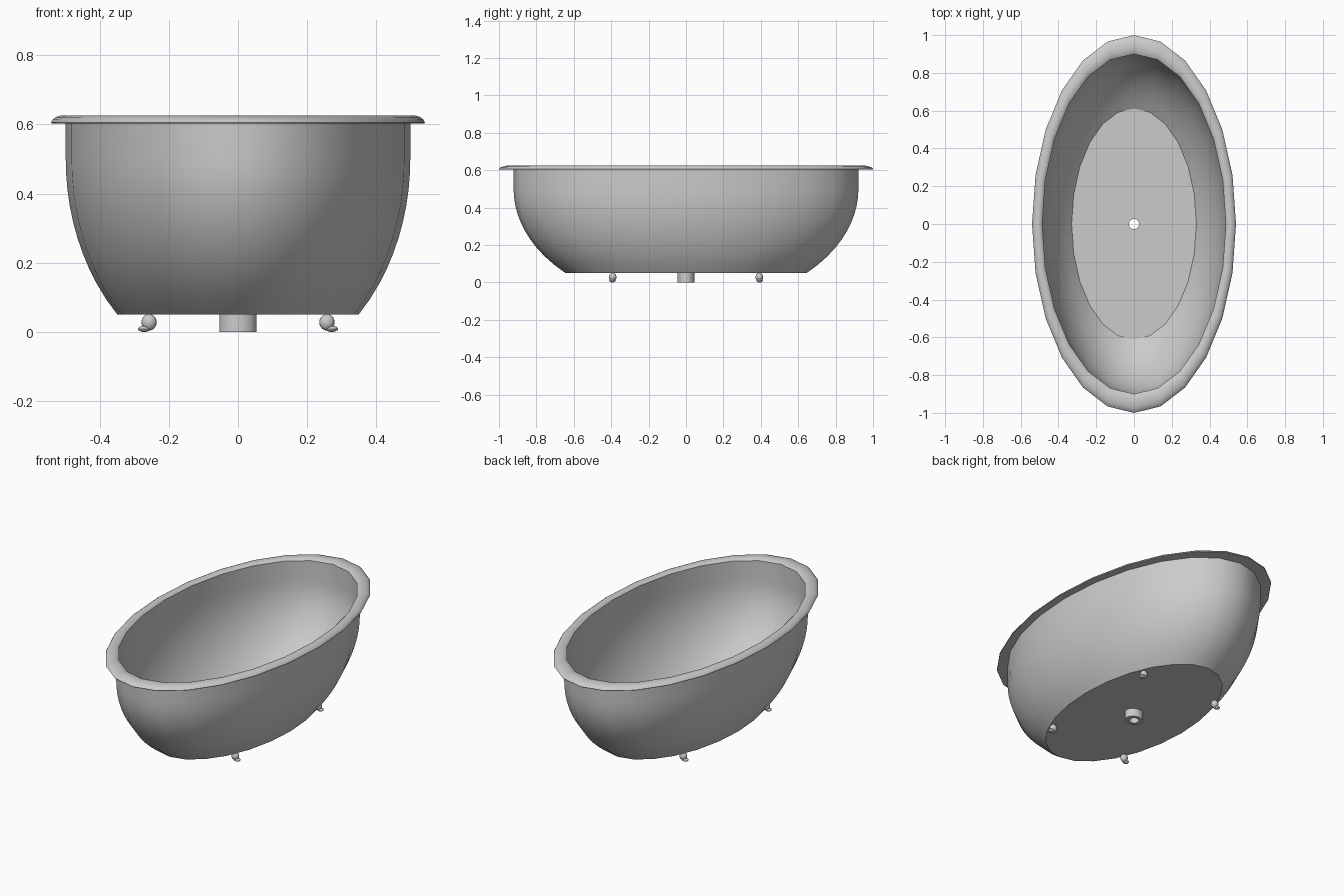
import bpy, bmesh, math
from mathutils import Matrix

cube = bpy.data.objects.get("Cube")
if cube:
    bpy.data.objects.remove(cube, do_unlink=True)

enamel = bpy.data.materials.new("grey enamel")
enamel.use_nodes = True
grey = (0.6, 0.6, 0.6, 1)
enamel.diffuse_color = grey
enamel.node_tree.nodes["Principled BSDF"].inputs["Base Color"].default_value = grey

SIDES = 24
HALF_WIDTH, HALF_LENGTH = 0.54, 1.0


def finish(name, bm):
    bmesh.ops.recalc_face_normals(bm, faces=bm.faces)
    mesh = bpy.data.meshes.new(name)
    bm.to_mesh(mesh)
    bm.free()
    mesh.materials.append(enamel)
    obj = bpy.data.objects.new(name, mesh)
    bpy.context.collection.objects.link(obj)
    bpy.ops.object.select_all(action='DESELECT')
    obj.select_set(True)
    bpy.context.view_layer.objects.active = obj
    bpy.ops.object.shade_smooth_by_angle(angle=math.radians(32))
    return obj


def oval_lathe(name, profile):
    """Sweep a closed profile of (x radius, y radius, z) around the z axis."""
    bm = bmesh.new()
    rings = []
    for rx, ry, z in profile:
        angles = [2 * math.pi * i / SIDES for i in range(SIDES)]
        rings.append([bm.verts.new((rx * math.cos(a), ry * math.sin(a), z)) for a in angles])
    for a, b in zip(rings, rings[1:] + rings[:1]):
        for i in range(SIDES):
            j = (i + 1) % SIDES
            bm.faces.new((a[i], a[j], b[j], b[i]))
    return finish(name, bm)


def oval(scale, z):
    return (HALF_WIDTH * scale, HALF_LENGTH * scale, z)


def wall(top_scale, depth, bottom, top, steps=10):
    """Bowl curve: bulging below the shoulder, upright above it."""
    shoulder = 0.5
    curve = []
    for i in range(steps + 1):
        z = bottom + (shoulder - bottom) * i / steps
        s = top_scale * math.sqrt(1 - ((shoulder - z) / depth) ** 2)
        curve.append(oval(s, z))
    return curve + [oval(top_scale, top)]


# Tub shell with a round hole in the floor
hole = 0.027
outer = wall(0.922, 0.63, 0.05, 0.606)
inner = wall(0.9, 0.593, 0.065, 0.606)
oval_lathe("tub_shell", [(hole, hole, 0.05)] + outer + inner[::-1] + [(hole, hole, 0.065)])

# Rolled rim
rim = [(0.9, 0.603), (0.9, 0.614), (0.915, 0.622), (0.935, 0.625), (0.955, 0.625),
       (0.975, 0.621), (0.992, 0.614), (1.0, 0.606), (0.998, 0.603)]
oval_lathe("rim", [oval(s, z) for s, z in rim])

# Drain pipe
oval_lathe("drain_pipe", [(0.054, 0.046, 0), (0.054, 0.046, 0.052),
                          (hole, hole, 0.052), (hole, hole, 0)])


# Ball feet with small flattened toes pointing outwards
def ball(name, centre, radii):
    bm = bmesh.new()
    bmesh.ops.create_uvsphere(bm, u_segments=16, v_segments=10, radius=1)
    bmesh.ops.transform(bm, verts=bm.verts,
                        matrix=Matrix.Translation(centre) @ Matrix.Diagonal((*radii, 1)))
    return finish(name, bm)


for side, sx in (("left", 1), ("right", -1)):
    for end, sy in (("front", -1), ("back", 1)):
        ball(f"{end}_{side}_foot", (sx * 0.257, sy * 0.392, 0.028), (0.022, 0.02, 0.024))
        ball(f"{end}_{side}_toe", (sx * 0.271, sy * 0.394, 0.009), (0.018, 0.017, 0.009))
